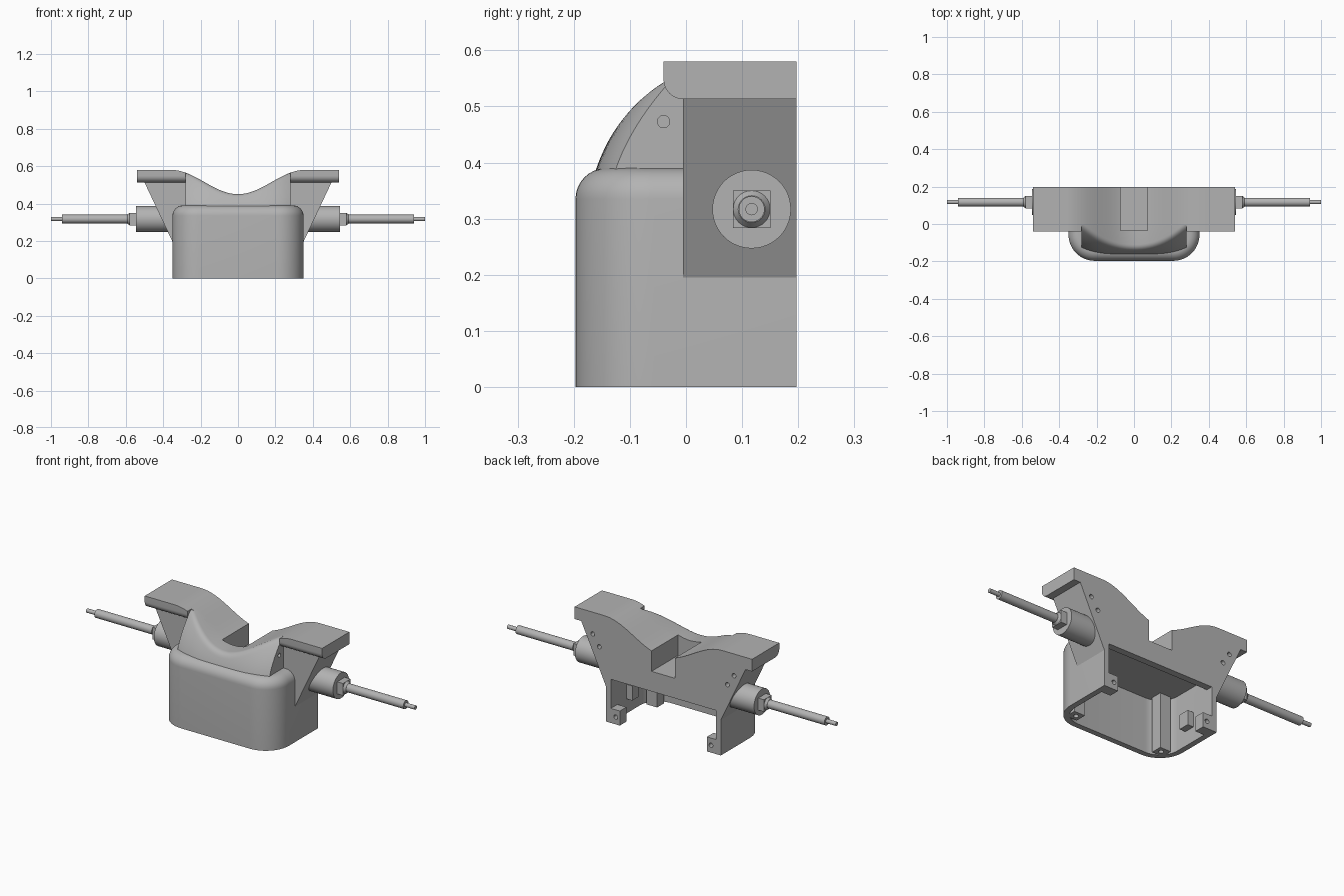
import bpy, bmesh, math
from mathutils import Matrix, Vector

if "Cube" in bpy.data.objects:
    bpy.data.objects.remove(bpy.data.objects["Cube"])

grey = bpy.data.materials.new("plain grey")
grey.use_nodes = True
grey.diffuse_color = (0.45, 0.45, 0.45, 1)
grey.node_tree.nodes["Principled BSDF"].inputs["Base Color"].default_value = (0.45, 0.45, 0.45, 1)

BACK = 0.197
XS = [round(-0.54 + 0.02 * i, 3) for i in range(55)]


def make(name, bm):
    bmesh.ops.recalc_face_normals(bm, faces=bm.faces)
    mesh = bpy.data.meshes.new(name)
    bm.to_mesh(mesh)
    bm.free()
    mesh.materials.append(grey)
    obj = bpy.data.objects.new(name, mesh)
    bpy.context.collection.objects.link(obj)
    return obj


def loft(name, rings):
    """Skin a list of equal-length closed rings and cap both ends."""
    bm = bmesh.new()
    vs = [[bm.verts.new(p) for p in ring] for ring in rings]
    n = len(vs[0])
    for a, b in zip(vs, vs[1:]):
        for i in range(n):
            j = (i + 1) % n
            bm.faces.new((a[i], a[j], b[j], b[i]))
    bm.faces.new(vs[0])
    bm.faces.new(vs[-1])
    return make(name, bm)


def box(name, x, y, z):
    return loft(name, [[(x[0], y[0], h), (x[1], y[0], h), (x[1], y[1], h), (x[0], y[1], h)] for h in z])


def rod(name, axis, start, end, r, sides=32, r2=None):
    """Round or polygonal bar between two points along an axis."""
    a, b = Vector(start), Vector(end)
    bm = bmesh.new()
    bmesh.ops.create_cone(bm, cap_ends=True, segments=sides, radius1=r,
                          radius2=r if r2 is None else r2, depth=(b - a).length)
    if sides == 4:
        bmesh.ops.rotate(bm, verts=bm.verts, matrix=Matrix.Rotation(math.pi / 4, 3, "Z"))
    turn = Vector((0, 0, 1)).rotation_difference(b - a).to_matrix().to_4x4()
    bmesh.ops.transform(bm, verts=bm.verts, matrix=Matrix.Translation((a + b) / 2) @ turn)
    return make(name, bm)


def smooth(obj):
    bpy.ops.object.select_all(action="DESELECT")
    bpy.context.view_layer.objects.active = obj
    obj.select_set(True)
    bpy.ops.object.shade_smooth_by_angle(angle=math.radians(30))


def cut(obj, cutters):
    bpy.context.view_layer.objects.active = obj
    for c in cutters:
        mod = obj.modifiers.new("cut", "BOOLEAN")
        mod.operation, mod.solver, mod.object = "DIFFERENCE", "EXACT", c
        bpy.ops.object.modifier_apply(modifier=mod.name)


def plan(inset, z, back):
    """Body outline with rounded front corners."""
    r, w, f = 0.14 - inset, 0.35 - inset, -0.197 + inset
    pts = [(w, back, z)]
    for side in (1, -1):
        for i in range(13):
            a = math.pi / 2 * (i if side == 1 else 12 - i) / 12
            pts.append((side * (w - r + r * math.cos(a)), f + r - r * math.sin(a), z))
    return pts + [(-w, back, z)]


def top(x):
    """Height of the dished saddle."""
    return 0.515 - 0.065 * math.cos(math.pi * min(abs(x) / 0.36, 1))


# Main body: rounded tub with a filleted top edge
rings = [plan(0, 0, BACK), plan(0, 0.335, BACK)]
for i in range(1, 9):
    a = math.pi / 2 * i / 8
    rings.append(plan(0.055 * (1 - math.cos(a)), 0.335 + 0.055 * math.sin(a), BACK))
body = loft("body", rings)

# Back frame: saddle top with sloping gussets
outline = [(x, top(x)) for x in XS]
outline += [(0.54, 0.513), (0.5, 0.513), (0.35, 0.195), (-0.35, 0.195), (-0.5, 0.513), (-0.54, 0.513)]
frame = loft("saddle_frame", [[(x, y, z) for x, z in outline] for y in (-0.005, BACK)])


# Neck: sloping front that rolls over into the saddle
def slope(z):
    t = max(0, min(1, (z - 0.37) / 0.2))
    return -0.166 + 0.126 * (0.45 * t + 0.55 * t * t)


def neck_ring(x):
    t, r = top(x), 0.022
    push = 0.035 * (x / 0.28) ** 4
    pts = [(0.02, 0.35), (slope(0.35), 0.35)]
    for i in range(12):
        z = 0.37 + (t - r - 0.37) * i / 11
        pts.append((slope(z), z))
    a, b, c = (slope(t - r), t - r), (slope(t), t), (slope(t) + r, t)
    for i in range(1, 6):
        k = i / 5
        pts.append(tuple((1 - k) ** 2 * a[m] + 2 * k * (1 - k) * b[m] + k * k * c[m] for m in (0, 1)))
    pts.append((0.02, t))
    return [(x, min(y + push, 0.02), z) for y, z in pts]


neck = loft("neck", [neck_ring(x) for x in XS if abs(x) < 0.281])


# Flange lips on both sides, with a rounded lower front edge
def lip_ring(x):
    pts = [(0.05, 0.513), (0.05, top(x)), (-0.04, top(x))]
    for i in range(9):
        a = math.pi / 2 * i / 8
        pts.append((-0.005 - 0.035 * math.cos(a), 0.548 - 0.035 * math.sin(a)))
    return [(x, y, z) for y, z in pts]


lips = [loft("left_lip", [lip_ring(x) for x in XS if x > 0.27]),
        loft("right_lip", [lip_ring(x) for x in XS if x < -0.27])]

# Cutters: cavity, rear opening, saddle slot and screw holes
cavity = loft("cavity_cutter", [plan(0.03, z, 0.16) for z in (-0.1, 0.3)])
opening = box("opening_cutter", (-0.32, 0.32), (0.1, 0.4), (-0.1, 0.24))
slot = box("slot_cutter", (-0.072, 0.072), (-0.035, 0.4), (0.35, 0.7))
back_holes, side_holes, foot_holes, post_holes = [], [], [], []
for s in (1, -1):
    for x, z in ((0.43, 0.46), (0.39, 0.4)):
        back_holes.append(rod("hole", "Y", (s * x, 0.12, z), (s * x, 0.3, z), 0.012, 20))
    side_holes.append(rod("hole", "X", (s * 0.22, -0.04, 0.473), (s * 0.4, -0.04, 0.473), 0.011, 20))
    foot_holes.append(rod("hole", "Y", (s * 0.29, 0.15, 0.04), (s * 0.29, 0.3, 0.04), 0.012, 20))
    post_holes.append(rod("hole", "Z", (s * 0.265, -0.115, -0.1), (s * 0.265, -0.115, 0.1), 0.013, 20))

cut(body, [cavity, opening, slot])
cut(frame, [cavity, opening, slot] + back_holes)
cut(neck, [slot] + side_holes)
for part in [body, frame, neck] + lips:
    smooth(part)

for k, (s, side) in enumerate(((1, "left"), (-1, "right"))):
    # Inner screw posts and rear feet
    post = box(side + "_front_post", sorted((s * 0.235, s * 0.3)), (-0.145, -0.085), (0, 0.31))
    cut(post, [post_holes[k]])
    foot = box(side + "_rear_foot", sorted((s * 0.265, s * 0.33)), (0.14, BACK), (0, 0.08))
    cut(foot, [foot_holes[k]])
    box(side + "_inner_block", sorted((s * 0.285, s * 0.33)), (0.0, 0.06), (0.08, 0.16))

    # Axle: collar, square nut, shaft and tip
    def bar(name, x0, x1, r, sides=32, r2=None):
        smooth(rod(side + name, "X", (s * x0, 0.117, 0.317), (s * x1, 0.117, 0.317), r, sides, r2))
    bar("_collar", 0.36, 0.545, 0.07, 48)
    bar("_nut", 0.54, 0.58, 0.047, 4)
    bar("_nut_cone", 0.58, 0.592, 0.033, 32, 0.024)
    bar("_shaft", 0.57, 0.94, 0.023)
    bar("_tip", 0.93, 1.0, 0.011, 20)

# Remove the cutters once applied
for c in [cavity, opening, slot] + back_holes + side_holes + foot_holes + post_holes:
    bpy.data.objects.remove(c)
